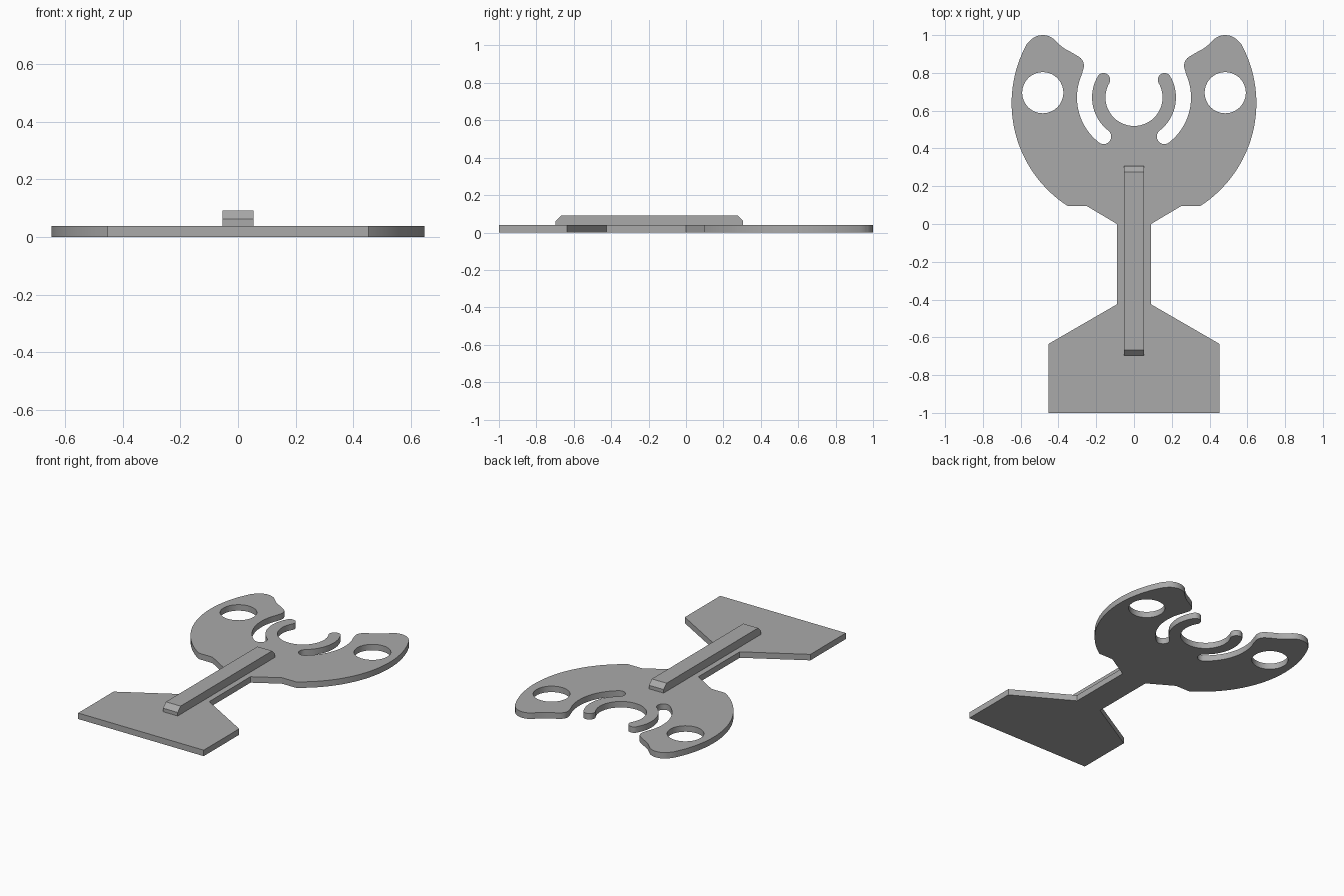
import bpy, bmesh
from math import sin, cos, radians

cube = bpy.data.objects.get("Cube")
if cube:
    bpy.data.objects.remove(cube, do_unlink=True)

THICK = 0.039

grey = bpy.data.materials.new("plain_grey")
grey.use_nodes = True
colour = (0.4, 0.4, 0.4, 1)
grey.diffuse_color = colour
grey.node_tree.nodes["Principled BSDF"].inputs["Base Color"].default_value = colour


def arc(cx, cy, r, start, end, steps=16):
    """Points along a circular arc, angles in degrees."""
    angles = [radians(start + (end - start) * i / steps) for i in range(steps + 1)]
    return [(cx + r * cos(a), cy + r * sin(a)) for a in angles]


def finish(name, bm):
    bmesh.ops.recalc_face_normals(bm, faces=bm.faces)
    mesh = bpy.data.meshes.new(name)
    bm.to_mesh(mesh)
    bm.free()
    mesh.materials.append(grey)
    obj = bpy.data.objects.new(name, mesh)
    bpy.context.collection.objects.link(obj)
    bpy.ops.object.select_all(action='DESELECT')
    obj.select_set(True)
    bpy.context.view_layer.objects.active = obj
    bpy.ops.object.shade_smooth_by_angle(angle=radians(30))
    return obj


def add_loop(bm, points):
    verts = [bm.verts.new((x, y, 0)) for x, y in points]
    for a, b in zip(verts, verts[1:] + verts[:1]):
        bm.edges.new((a, b))


# Left half of the outline: foot, neck, round head, horn, slot and inner ring
half = [(0.453, -1), (0.453, -0.635), (0.09, -0.425), (0.09, 0), (0.25, 0.095)]
half += arc(0, 0.64, 0.648, -57.2, 29, 32)              # outer rim
half += arc(0.483, 0.907, 0.093, 36, 140)               # horn tip
half += [(0.385, 0.941), (0.36, 0.924), (0.33, 0.908)]  # hollow beside the horn
half += arc(0.32, 0.838, 0.055, 118, 205, 10)           # inner bump
half += arc(0, 0.67, 0.302, 24, -52, 24)                # slot outer wall
half += arc(0.161, 0.463, 0.04, -52, -232)[1:-1]        # slot end
half += arc(0, 0.67, 0.222, -52, 30, 24)                # ring outer wall
half += arc(0.162, 0.763, 0.036, 30, 210)[1:-1]         # ring tip
half += arc(0, 0.67, 0.151, 30, -90, 32)                # ring inner wall
half[-1] = (0, half[-1][1])
outline = half + [(-x, y) for x, y in reversed(half[:-1])]

# Flat plate with two round holes
bm = bmesh.new()
add_loop(bm, outline)
for side in (1, -1):
    add_loop(bm, arc(side * 0.483, 0.695, 0.109, 0, 360, 48)[:-1])
bmesh.ops.triangle_fill(bm, use_beauty=True, use_dissolve=False,
                        edges=bm.edges[:], normal=(0, 0, 1))
solid = bmesh.ops.extrude_face_region(bm, geom=bm.faces[:])
bmesh.ops.translate(bm, vec=(0, 0, THICK),
                    verts=[v for v in solid["geom"] if isinstance(v, bmesh.types.BMVert)])
finish("plate", bm)

# Stiffening rib with sloped ends
bm = bmesh.new()
profile = [(-0.697, THICK), (-0.697, 0.062), (-0.667, 0.092),
           (0.276, 0.092), (0.306, 0.062), (0.306, THICK)]
face = bm.faces.new([bm.verts.new((-0.053, y, z)) for y, z in profile])
solid = bmesh.ops.extrude_face_region(bm, geom=[face])
bmesh.ops.translate(bm, vec=(0.106, 0, 0),
                    verts=[v for v in solid["geom"] if isinstance(v, bmesh.types.BMVert)])
rib = finish("rib", bm)
rib.data.shade_flat()
